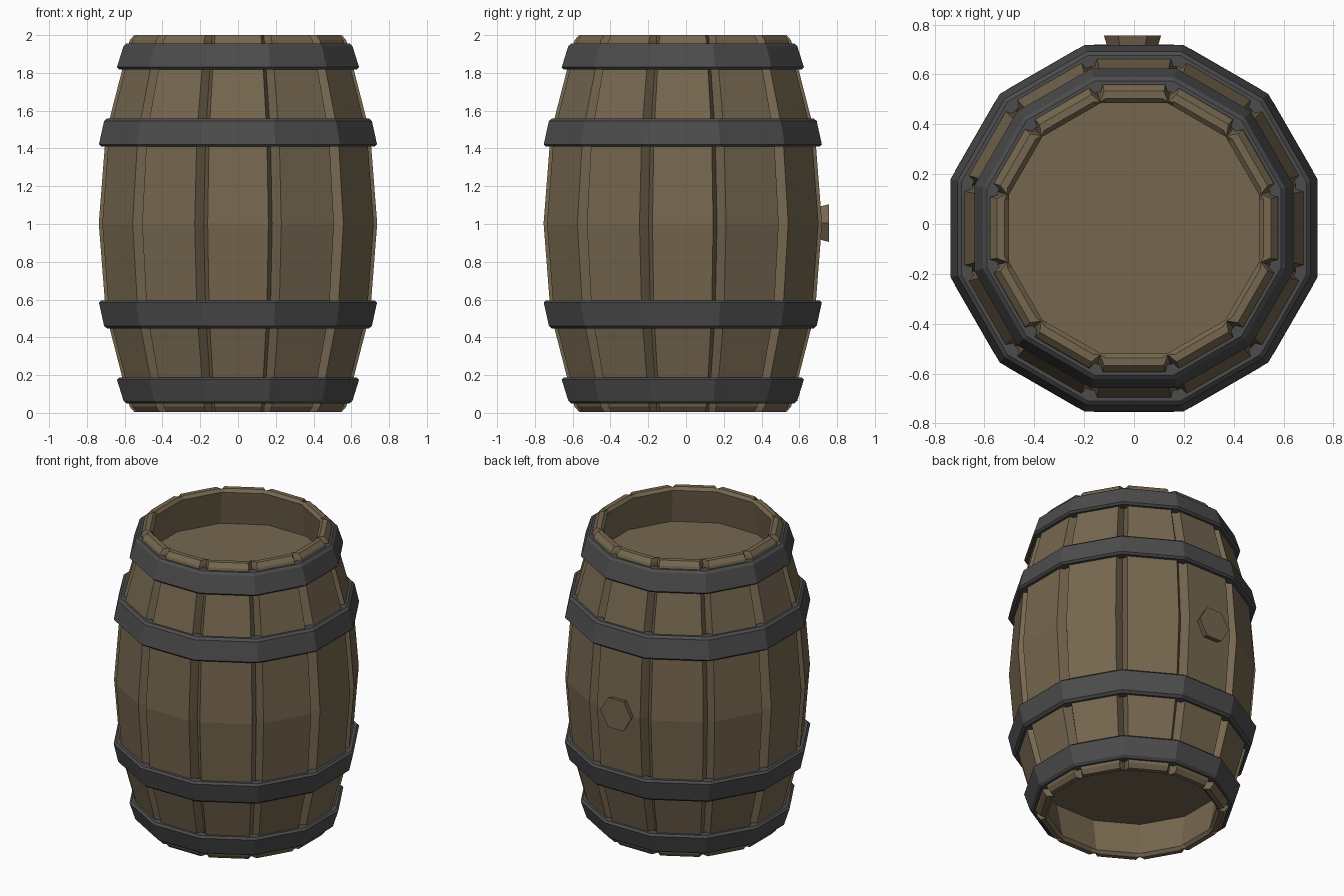
import bpy, bmesh, math

if "Cube" in bpy.data.objects:
    bpy.data.objects.remove(bpy.data.objects["Cube"])

SIDES = 12
HALF = math.pi / SIDES
Y0 = -0.017          # barrel axis in y
ZM = 1.003           # mid height of the barrel


def material(name, rgb):
    m = bpy.data.materials.new(name)
    m.diffuse_color = (*rgb, 1)
    m.use_nodes = True
    m.node_tree.nodes["Principled BSDF"].inputs["Base Color"].default_value = m.diffuse_color
    return m


WOOD = material("brown_wood", (0.181, 0.136, 0.079))
IRON = material("dark_iron", (0.073, 0.073, 0.074))


def polar(angle, apothem, tangent, z):
    """Point at a face distance and sideways offset, seen from one of the 12 sides."""
    c, s = math.cos(angle), math.sin(angle)
    return (c * apothem - s * tangent, Y0 + s * apothem + c * tangent, z)


def finish(name, bm, mat):
    bmesh.ops.recalc_face_normals(bm, faces=bm.faces)
    me = bpy.data.meshes.new(name)
    bm.to_mesh(me)
    bm.free()
    me.materials.append(mat)
    ob = bpy.data.objects.new(name, me)
    bpy.context.collection.objects.link(ob)
    return ob


def loft(name, rings, mat, loop=False, caps=False):
    """Skin a list of closed rings of points."""
    bm = bmesh.new()
    vs = [[bm.verts.new(p) for p in ring] for ring in rings]
    pairs = list(zip(vs, vs[1:])) + ([(vs[-1], vs[0])] if loop else [])
    for a, b in pairs:
        n = len(a)
        for i in range(n):
            j = (i + 1) % n
            bm.faces.new((a[i], a[j], b[j], b[i]))
    if caps:
        bm.faces.new(vs[0])
        bm.faces.new(vs[-1])
    return finish(name, bm, mat)


def plain_ring(apothem, z):
    return [polar(i * 2 * HALF, apothem, apothem * math.tan(HALF), z)
            for i in range(SIDES)]


def stave_ring(apothem, depth, z):
    """Twelve flat staves with a V-groove of the given depth at each seam."""
    w = apothem * 0.218
    seam = apothem - depth
    pts = []
    for i in range(SIDES):
        a = i * 2 * HALF
        pts += [polar(a, apothem, -w, z), polar(a, apothem, w, z),
                polar(a, seam, seam * math.tan(HALF), z)]
    return pts


# Staves: outer bulge, bevelled rim and inner wall (height from middle, apothem, groove)
outer = [(0, 0.737, 0.06), (0.475, 0.70, 0.06), (0.97, 0.573, 0.055), (0.997, 0.55, 0.042)]
inner = [(0.997, 0.52, 0.012), (0.978, 0.502, 0.0), (0.70, 0.55, 0.0)]
half = outer + inner
profile = [(-h, a, d) for h, a, d in reversed(half)] + half[1:]
loft("staves", [stave_ring(a, d, ZM + h) for h, a, d in profile], WOOD, loop=True)

# Recessed end lids
for name, s in (("top_lid", 1), ("bottom_lid", -1)):
    loft(name, [plain_ring(0.55, ZM + s * 0.71), plain_ring(0.55, ZM + s * 0.75)],
         WOOD, caps=True)

# Iron hoops: tapered bands with bevelled edges (near edge, far edge, radii)
for place, s in (("upper", 1), ("lower", -1)):
    for kind, z1, z2, r1, r2 in (("belly", 0.407, 0.556, 0.736, 0.709),
                                 ("end", 0.815, 0.953, 0.641, 0.606)):
        section = [(r1 - 0.06, z1), (r1 - 0.012, z1), (r1, z1 + 0.012),
                   (r2, z2 - 0.014), (r2 - 0.016, z2), (r2 - 0.06, z2)]
        loft(f"{place}_{kind}_hoop", [plain_ring(r, ZM + s * z) for r, z in section],
             IRON, loop=True)

# Hexagonal bung in the back stave, flaring outwards
def hexagon(r, y):
    return [(-0.006 + r * math.cos(k * math.pi / 3), y, 1.005 + r * math.sin(k * math.pi / 3))
            for k in range(6)]


loft("bung", [hexagon(0.092, 0.68), hexagon(0.115, 0.757)], WOOD, caps=True)
